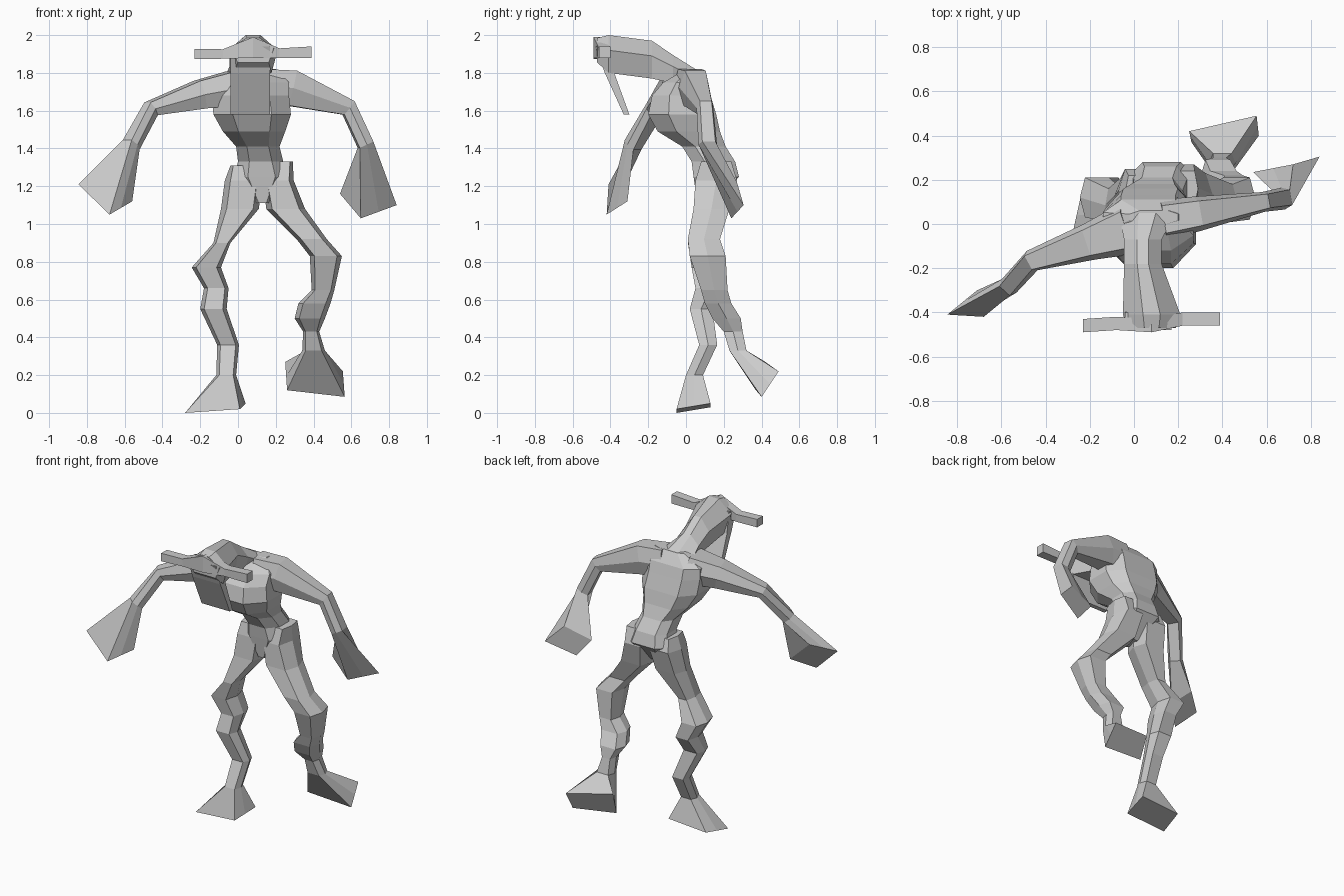
import bpy
import bmesh
from mathutils import Vector

cube = bpy.data.objects.get("Cube")
if cube:
    bpy.data.objects.remove(cube, do_unlink=True)

X, Y, Z = Vector((1, 0, 0)), Vector((0, 1, 0)), Vector((0, 0, 1))

# Cross-section outlines, in units of half width and half depth
SQUARE = [(1, 1), (-1, 1), (-1, -1), (1, -1)]
ROOF = [(.3, 1), (-.3, 1), (-1, .2), (-.75, -1), (.75, -1), (1, .2)]
HEXAGON = [(1, 0), (.7, 1), (-.7, 1), (-1, 0), (-.7, -1), (.7, -1)]
OCTAGON = [(1, .5), (.6, 1), (-.6, 1), (-1, .5), (-1, -.4), (-.5, -1), (.5, -1), (1, -.4)]

skin = bpy.data.materials.new("plain_grey")
skin.use_nodes = True
grey = (.6, .6, .6, 1)
skin.diffuse_color = grey
for node in skin.node_tree.nodes:
    if node.type == 'BSDF_PRINCIPLED':
        node.inputs["Base Color"].default_value = grey


def section(centre, half_u, half_v, u, v, outline):
    return [Vector(centre) + u * half_u * a + v * half_v * b for a, b in outline]


def box_sections(spans, outline):
    """Level sections from (z, x low, x high, y low, y high)."""
    return [section(((x0 + x1) / 2, (y0 + y1) / 2, z), (x1 - x0) / 2, (y1 - y0) / 2, X, Y, outline)
            for z, x0, x1, y0, y1 in spans]


def limb_sections(path):
    """Sections square to a path of (x, y, z, half width, half height)."""
    points = [Vector(p[:3]) for p in path]
    result = []
    for i, p in enumerate(path):
        before, after = points[max(i - 1, 0)], points[min(i + 1, len(points) - 1)]
        along = (after - before).normalized()
        u = along.cross(Z).normalized()
        result.append(section(p[:3], p[3], p[4], u, u.cross(along), HEXAGON))
    return result


def flared_end(corners):
    """Four corners turned into a six-point section."""
    a, b, c, d = [Vector(p) for p in corners]
    return [(a + d) / 2, a, b, (b + c) / 2, c, d]


def loft(name, sections):
    bm = bmesh.new()
    rings = [[bm.verts.new(p) for p in s] for s in sections]
    count = len(rings[0])
    for low, high in zip(rings, rings[1:]):
        for i in range(count):
            j = (i + 1) % count
            bm.faces.new((low[i], low[j], high[j], high[i]))
    bm.faces.new(rings[0])
    bm.faces.new(rings[-1])
    bmesh.ops.recalc_face_normals(bm, faces=bm.faces[:])
    mesh = bpy.data.meshes.new(name)
    bm.to_mesh(mesh)
    bm.free()
    mesh.materials.append(skin)
    obj = bpy.data.objects.new(name, mesh)
    bpy.context.collection.objects.link(obj)
    return obj


# Torso, from shoulders to crotch
loft("torso", box_sections([
    (1.82, -.02, .2, 0, .06),
    (1.75, -.14, .27, -.12, .11),
    (1.68, -.14, .27, -.18, .13),
    (1.58, -.13, .28, -.2, .16),
    (1.49, -.08, .25, -.15, .18),
    (1.41, -.01, .22, -.02, .21),
    (1.33, 0, .24, .03, .26),
    (1.25, -.02, .27, .04, .28),
    (1.11, .09, .17, .06, .16),
], OCTAGON))

# Neck and head, from back to front
loft("head", [section((x, y, z), w, h, X, Z, ROOF) for x, y, z, w, h in [
    (.06, .05, 1.76, .13, .06),
    (.04, -.07, 1.82, .085, .075),
    (.04, -.18, 1.87, .085, .1),
    (.08, -.41, 1.9, .13, .1),
    (.08, -.47, 1.92, .11, .065),
]])

# Long face plate hanging from the head
loft("face_plate", box_sections([
    (1.94, -.04, .17, -.48, -.4),
    (1.8, -.04, .17, -.43, -.38),
    (1.58, -.04, .17, -.33, -.3),
], SQUARE))

# Horns in one bar across the brow
loft("horns", [section((x, y, z), .03, h, Y, Z, SQUARE) for x, y, z, h in [
    (-.23, -.46, 1.9, .027),
    (-.08, -.45, 1.9, .025),
    (.08, -.46, 1.935, .055),
    (.22, -.43, 1.905, .025),
    (.39, -.43, 1.91, .03),
]])

# Arms, each ending in a flared hand
loft("right_arm", limb_sections([
    (-.02, -.02, 1.72, .12, .09),
    (-.2, -.08, 1.685, .085, .075),
    (-.46, -.165, 1.61, .05, .04),
    (-.565, -.28, 1.42, .045, .04),
]) + [flared_end([(-.845, -.41, 1.21), (-.68, -.42, 1.05),
                  (-.56, -.31, 1.12), (-.71, -.3, 1.26)])])

loft("left_arm", limb_sections([
    (.13, .02, 1.73, .09, .09),
    (.28, .045, 1.72, .08, .095),
    (.585, .1, 1.615, .045, .045),
    (.675, .115, 1.42, .05, .04),
]) + [flared_end([(.84, .305, 1.1), (.72, .27, 1.22),
                  (.54, .235, 1.16), (.65, .24, 1.03)])])

# Legs, each ending in a flared foot
loft("right_leg", box_sections([
    (1.31, -.04, .06, .07, .22),
    (1.23, -.07, .13, .05, .25),
    (1.08, -.09, .11, .04, .21),
    (.9, -.13, -.04, .01, .16),
    (.77, -.245, -.09, .03, .21),
    (.66, -.18, -.05, .05, .21),
    (.55, -.2, -.06, .02, .14),
    (.36, -.11, .005, .07, .165),
    (.2, -.115, -.01, 0, .09),
], HEXAGON) + [flared_end([(.04, .13, .05), (-.24, .13, .03),
                           (-.28, -.05, 0), (.01, -.05, .02)])])

loft("left_leg", box_sections([
    (1.33, .19, .29, .08, .24),
    (1.23, .13, .295, .05, .27),
    (1.08, .15, .355, .04, .23),
    (.92, .31, .47, .01, .18),
    (.83, .38, .55, .02, .21),
    (.65, .39, .51, .08, .22),
    (.58, .32, .49, .1, .24),
    (.5, .3, .46, .14, .29),
    (.43, .345, .43, .2, .3),
    (.33, .34, .46, .23, .32),
], HEXAGON) + [flared_end([(.555, .49, .22), (.25, .42, .27),
                           (.26, .37, .12), (.565, .4, .085)])])
